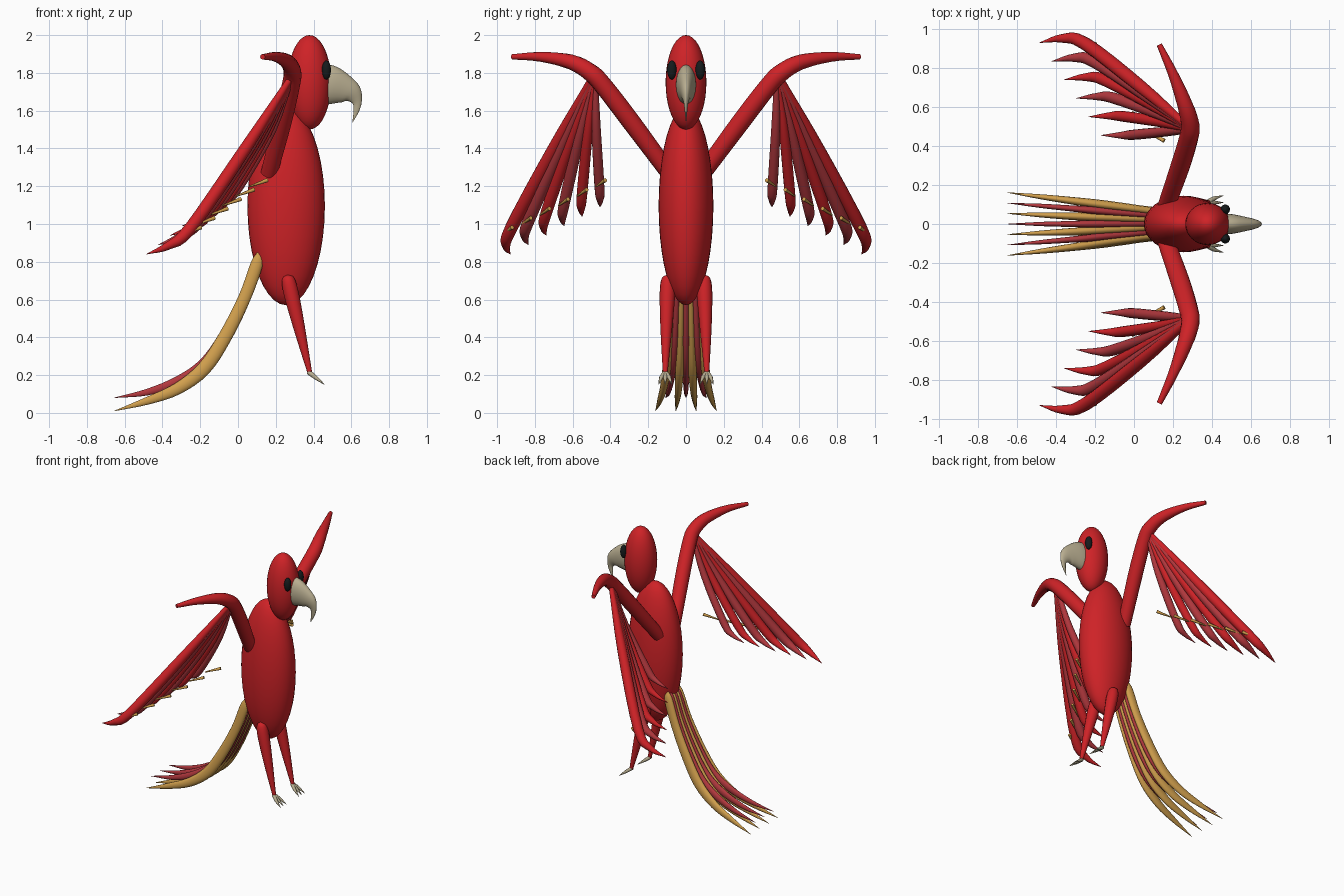
import bpy, bmesh, math
from mathutils import Vector

if "Cube" in bpy.data.objects:
    bpy.data.objects.remove(bpy.data.objects["Cube"])


def material(name, rgb):
    m = bpy.data.materials.new(name)
    m.diffuse_color = (*rgb, 1)
    m.use_nodes = True
    m.node_tree.nodes["Principled BSDF"].inputs["Base Color"].default_value = m.diffuse_color
    return m


RED = material("bright red", (0.62, 0.016, 0.02))
ROSE = material("dull rose red", (0.45, 0.04, 0.048))
GOLD = material("golden yellow", (0.64, 0.35, 0.075))
HORN = material("pale horn", (0.48, 0.42, 0.28))
BLACK = material("black", (0.008, 0.011, 0.012))


def finish(bm, name, mat):
    bmesh.ops.recalc_face_normals(bm, faces=bm.faces)
    me = bpy.data.meshes.new(name)
    bm.to_mesh(me)
    bm.free()
    me.materials.append(mat)
    ob = bpy.data.objects.new(name, me)
    bpy.context.collection.objects.link(ob)
    bpy.context.view_layer.objects.active = ob
    ob.select_set(True)
    bpy.ops.object.shade_smooth_by_angle(angle=math.radians(50))
    ob.select_set(False)
    return ob


def ellipsoid(name, mat, centre, radii):
    bm = bmesh.new()
    bmesh.ops.create_uvsphere(bm, u_segments=32, v_segments=20, radius=1)
    bmesh.ops.scale(bm, vec=radii, verts=bm.verts)
    bmesh.ops.translate(bm, vec=centre, verts=bm.verts)
    return finish(bm, name, mat)


def spline(stations, steps):
    """Catmull-Rom through (x, y, z, radius) stations."""
    p = [Vector(s) for s in stations]
    p = [2 * p[0] - p[1]] + p + [2 * p[-1] - p[-2]]
    out = []
    for i in range(1, len(p) - 2):
        a, b, c, d = p[i - 1:i + 3]
        for k in range(steps):
            t = k / steps
            out.append(0.5 * (2 * b + (c - a) * t + (2 * a - 5 * b + 4 * c - d) * t * t
                              + (3 * b - a - 3 * c + d) * t ** 3))
    return out + [p[-2]]


def tube(name, mat, stations, flat=1.0, steps=4, sides=14):
    """Tapered tube along a path; flat scales its width sideways."""
    pts = spline(stations, steps)
    bm = bmesh.new()
    rings = []
    for i, q in enumerate(pts):
        tan = (pts[min(i + 1, len(pts) - 1)] - pts[max(i - 1, 0)]).to_3d().normalized()
        side = Vector((0, 1, 0)) - tan * tan.y
        side.normalize()
        up = tan.cross(side)
        r = max(q[3], 0.001)
        rings.append([bm.verts.new(q.to_3d() + r * (math.cos(a) * flat * side + math.sin(a) * up))
                      for a in (2 * math.pi * k / sides for k in range(sides))])
    for a, b in zip(rings, rings[1:]):
        for k in range(sides):
            j = (k + 1) % sides
            bm.faces.new((a[k], a[j], b[j], b[k]))
    bm.faces.new(rings[0])
    bm.faces.new(rings[-1])
    return finish(bm, name, mat)


def mix(a, b, t):
    return tuple(u + (v - u) * t for u, v in zip(a, b))


# Body and head
ellipsoid("body", RED, (0.255, 0, 1.095), (0.205, 0.145, 0.525))
ellipsoid("head", RED, (0.378, 0, 1.75), (0.115, 0.108, 0.25))

# Hooked beak
tube("beak", HORN, [(0.45, 0, 1.74, 0.108), (0.50, 0, 1.733, 0.102), (0.56, 0, 1.715, 0.078),
                    (0.605, 0, 1.69, 0.055), (0.63, 0, 1.645, 0.026), (0.625, 0, 1.595, 0.014),
                    (0.606, 0, 1.538, 0.001)], flat=0.5, sides=20)

# Wing feathers run from outermost to innermost
OUTER = [(0.29, 0.49, 1.79, 0.015), (0.04, 0.70, 1.40, 0.033), (-0.25, 0.925, 0.98, 0.034),
         (-0.37, 0.952, 0.885, 0.022), (-0.485, 0.93, 0.84, 0.001)]
INNER = [(0.29, 0.48, 1.79, 0.012), (0.18, 0.475, 1.50, 0.024), (0.0, 0.458, 1.19, 0.026),
         (-0.07, 0.455, 1.125, 0.017), (-0.17, 0.455, 1.09, 0.001)]

for s, label in ((1, "left"), (-1, "right")):
    def m(stations):
        return [(x, s * y, z, r) for x, y, z, r in stations]

    # Eye
    ellipsoid(label + "_eye", BLACK, (0.468, s * 0.075, 1.815), (0.024, 0.025, 0.05))

    # Wing arm
    tube(label + "_wing_arm", RED, m([
        (0.165, 0.09, 1.27, 0.045), (0.235, 0.29, 1.54, 0.05), (0.28, 0.44, 1.735, 0.049),
        (0.288, 0.51, 1.805, 0.047), (0.262, 0.61, 1.858, 0.04), (0.2, 0.77, 1.885, 0.026),
        (0.13, 0.92, 1.885, 0.014)]))

    # Wing feathers, alternating colours, each with a small gold quill
    for i in range(6):
        t = i / 5
        tube(f"{label}_wing_feather_{i + 1}", ROSE if i % 2 else RED,
             m([mix(a, b, t) for a, b in zip(OUTER, INNER)]))
        x, y, z = mix((-0.24, 0.945, 0.965), (0.11, 0.452, 1.215), t)
        tube(f"{label}_wing_quill_{i + 1}", GOLD,
             m([(x + 0.045, y - 0.025, z + 0.017, 0.011), (x - 0.05, y + 0.025, z - 0.017, 0.004)]),
             steps=1, sides=8)

    # Leg and three toes
    tube(label + "_leg", RED, m([
        (0.262, 0.095, 0.73, 0.008), (0.265, 0.096, 0.71, 0.033), (0.28, 0.098, 0.64, 0.041),
        (0.315, 0.103, 0.49, 0.034), (0.35, 0.107, 0.34, 0.023), (0.382, 0.11, 0.205, 0.012)]))
    for k, dy in enumerate((-0.035, 0, 0.035)):
        tube(f"{label}_toe_{k + 1}", HORN, m([
            (0.375, 0.11, 0.215, 0.013), (0.41, 0.11 + dy * 0.6, 0.188, 0.011),
            (0.458, 0.11 + dy, 0.15, 0.001)]), steps=2, sides=8)

# Tail fan, gold and rose feathers alternating
for i in range(7):
    y = (i - 3) * 0.054
    rose = i % 2 == 1
    if rose:
        end = [(-0.18, 0.255, 0.034), (-0.32, 0.168, 0.026), (-0.48, 0.11, 0.018), (-0.655, 0.08, 0.001)]
    else:
        end = [(-0.18, 0.235, 0.038), (-0.32, 0.128, 0.032), (-0.48, 0.064, 0.021), (-0.655, 0.01, 0.001)]
    path = [(0.115, 0.85, 0.012), (0.1, 0.79, 0.033), (0.035, 0.61, 0.034), (-0.07, 0.40, 0.037)] + end
    tube(f"tail_feather_{i + 1}", ROSE if rose else GOLD,
         [(x, y * (0.4 + 0.6 * (0.115 - x) / 0.77), z, r) for x, z, r in path], flat=0.6)
